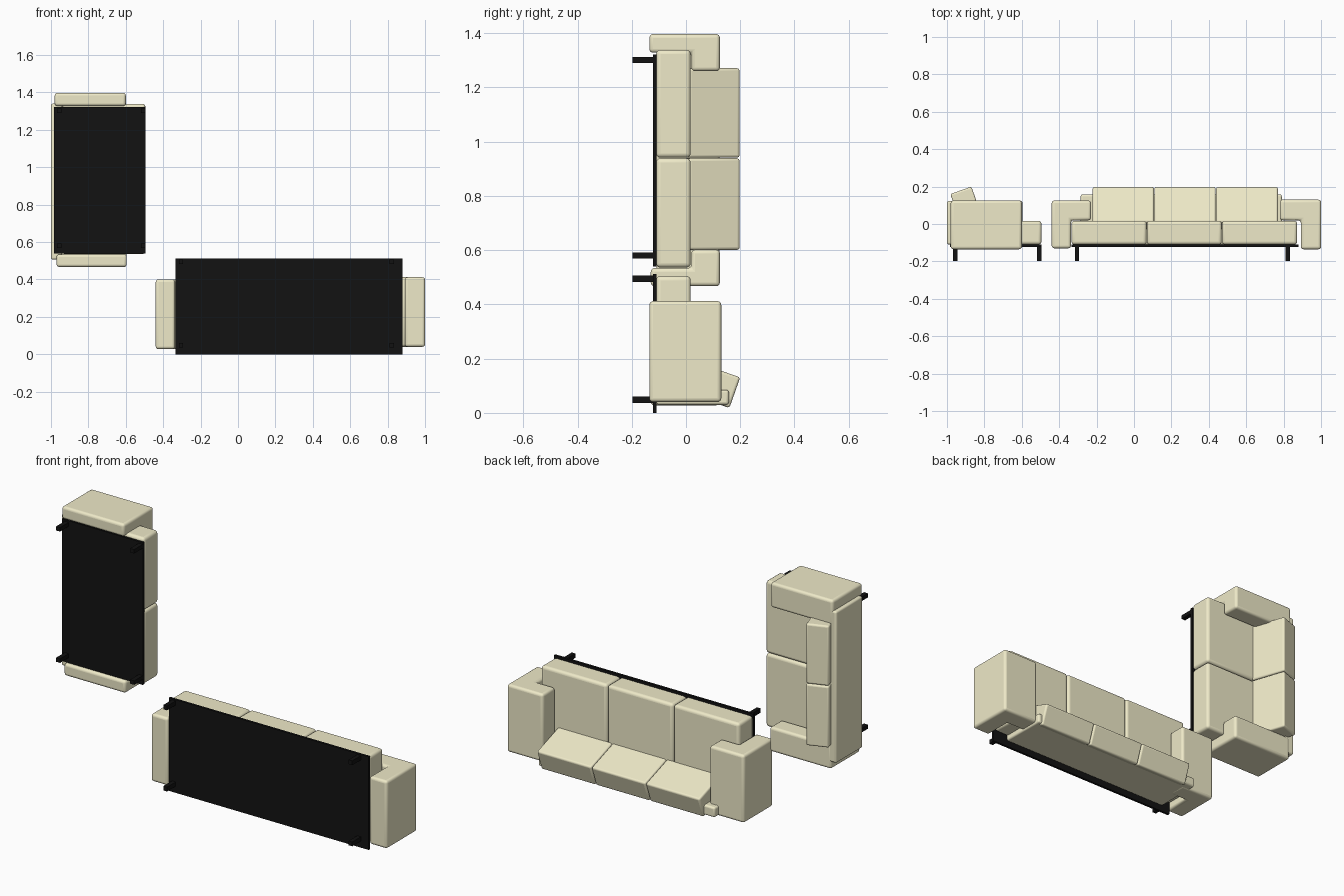
import bpy, bmesh, math
from mathutils import Vector

if "Cube" in bpy.data.objects:
    bpy.data.objects.remove(bpy.data.objects["Cube"])


def material(name, rgb):
    m = bpy.data.materials.new(name)
    m.diffuse_color = (*rgb, 1)
    m.use_nodes = True
    m.node_tree.nodes["Principled BSDF"].inputs["Base Color"].default_value = m.diffuse_color
    return m


CREAM = material("cream_fabric", (0.86, 0.82, 0.58))
BLACK = material("black_metal", (0.006, 0.006, 0.006))

# Local frame of each sofa: u = depth from back, v = sofa height, w = along width
FRAMES = {
    "long_sofa": lambda u, v, w: Vector((w, v, u)),
    "short_sofa": lambda u, v, w: Vector((u - 1, v, w)),
}


def loft(name, ring_a, ring_b, mat, bevel=0.0, segments=4):
    """Solid between two matching outlines, with rounded edges."""
    bm = bmesh.new()
    a = [bm.verts.new(p) for p in ring_a]
    b = [bm.verts.new(p) for p in ring_b]
    bm.faces.new(a)
    bm.faces.new(b[::-1])
    n = len(a)
    for i in range(n):
        j = (i + 1) % n
        bm.faces.new((a[i], b[i], b[j], a[j]))
    bmesh.ops.recalc_face_normals(bm, faces=bm.faces)
    me = bpy.data.meshes.new(name)
    bm.to_mesh(me)
    bm.free()
    me.materials.append(mat)
    ob = bpy.data.objects.new(name, me)
    bpy.context.collection.objects.link(ob)
    if bevel:
        mod = ob.modifiers.new("rounding", "BEVEL")
        mod.width = bevel
        mod.segments = segments
        mod.limit_method = "ANGLE"
        bpy.ops.object.select_all(action="DESELECT")
        ob.select_set(True)
        bpy.context.view_layer.objects.active = ob
        bpy.ops.object.shade_smooth_by_angle(angle=math.radians(40))
    return ob


def along_width(name, f, profile_uv, w0, w1, mat, bevel=0.0):
    loft(name, [f(u, v, w0) for u, v in profile_uv],
         [f(u, v, w1) for u, v in profile_uv], mat, bevel)


def box(name, f, u, v, w, mat, bevel=0.0):
    prof = [(u[0], v[0]), (u[1], v[0]), (u[1], v[1]), (u[0], v[1])]
    along_width(name, f, prof, w[0], w[1], mat, bevel)


def arm(name, f, u, v, outer, post, inner):
    """L-shaped arm: upright panel with a fat padded top hanging inward."""
    prof = [(outer, v[0]), (post, v[0]), (post, 0.02), (inner, 0.02),
            (inner, v[1]), (outer, v[1])]
    loft(name, [f(u[0], y, w) for w, y in prof],
         [f(u[1], y, w) for w, y in prof], CREAM, 0.014)


def sofa(name, plate_u, plate_w, seat_w, pillow_w, back, legs_u, legs_w, arms):
    f = FRAMES[name]
    # base plate and legs
    box(name + "_base_plate", f, plate_u, (-0.122, -0.109), plate_w, BLACK)
    for i, u in enumerate(legs_u):
        for j, w in enumerate(legs_w):
            box(f"{name}_leg_{i}{j}", f, (u - .012, u + .012), (-0.197, -0.115),
                (w - .011, w + .011), BLACK)
    # seat cushions
    for i in range(len(seat_w) - 1):
        box(f"{name}_seat_{i}", f, (0.06, 0.505), (-0.11, 0.017),
            (seat_w[i] + .001, seat_w[i + 1] - .001), CREAM, 0.016)
    # leaning back cushions
    pillow = [(0.018, 0.160), (0.131, 0.200), (0.196, 0.010), (0.083, -0.030)]
    for i in range(len(pillow_w) - 1):
        along_width(f"{name}_back_cushion_{i}", f, pillow,
                    pillow_w[i] + .001, pillow_w[i + 1] - .001, CREAM, 0.01)
    # back panel
    box(name + "_backrest", f, *back, CREAM, 0.01)
    for i, a in enumerate(arms):
        arm(f"{name}_arm_{i}", f, *a)


sofa("long_sofa", (0.0, 0.512), (-0.335, 0.88),
     (-0.335, 0.068, 0.470, 0.873), (-0.222, 0.108, 0.438, 0.77),
     ((0.03, 0.085), (-0.109, 0.158), (-0.285, 0.79)),
     (0.048, 0.494), (-0.305, 0.822),
     [((0.028, 0.40), (-0.13, 0.125), -0.44, -0.337, -0.23),
      ((0.04, 0.412), (-0.135, 0.13), 1.0, 0.892, 0.78)])

sofa("short_sofa", (0.015, 0.506), (0.54, 1.322),
     (0.535, 0.94, 1.34), (0.60, 0.94, 1.272),
     ((0.0, 0.06), (-0.109, 0.123), (0.507, 1.34)),
     (0.043, 0.494), (0.58, 1.302),
     [((0.03, 0.405), (-0.13, 0.125), 0.467, 0.534, 0.602),
      ((0.02, 0.40), (-0.135, 0.125), 1.397, 1.328, 1.26)])
